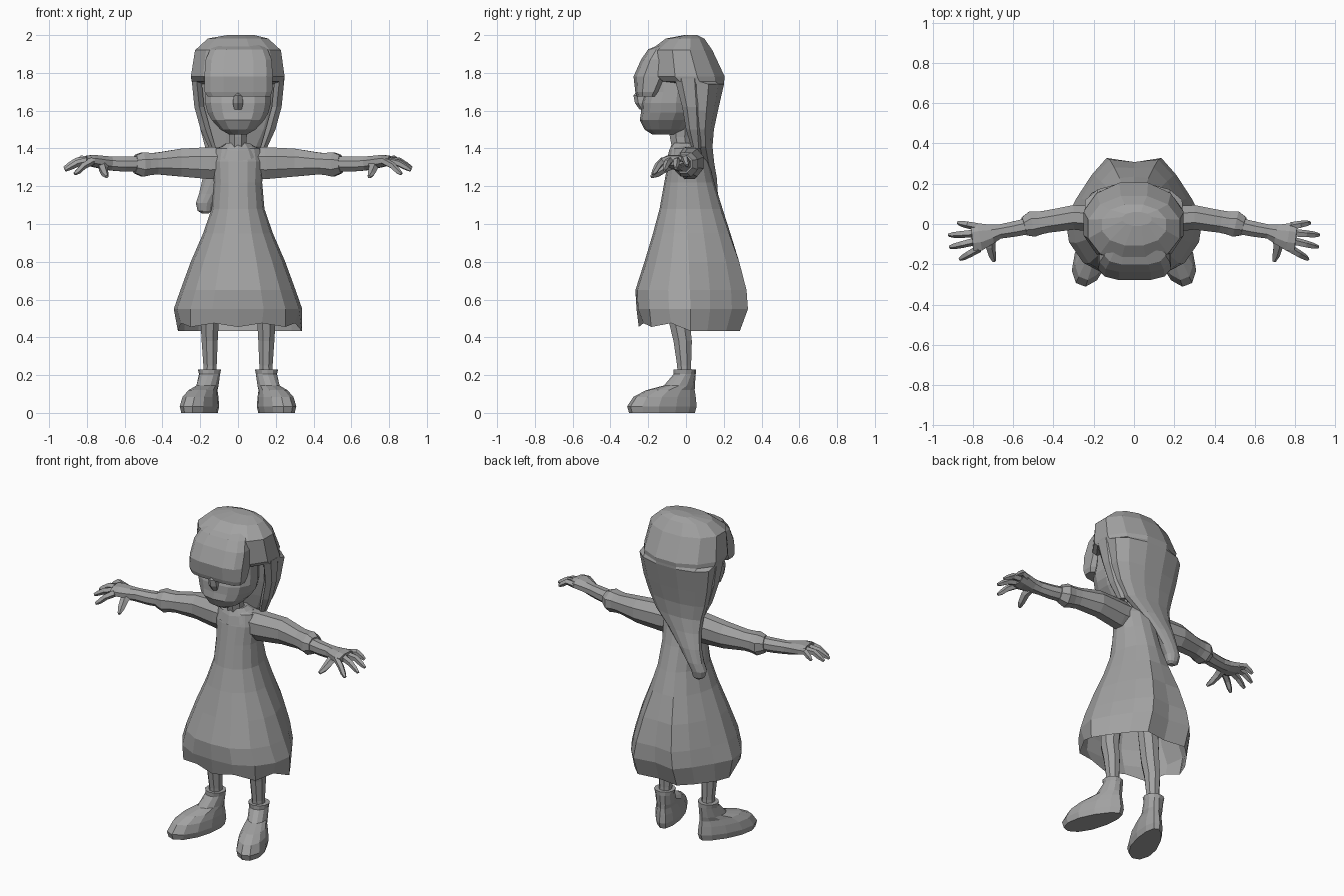
import bpy, bmesh, math
from mathutils import Vector

grey = bpy.data.materials.new("plain grey")
grey.diffuse_color = (0.36, 0.36, 0.36, 1)


def loft(name, rings, cap_start=True, cap_end=True):
    """Skin a list of equally long point rings into a flat-shaded mesh."""
    bm = bmesh.new()
    rows = [[bm.verts.new(p) for p in r] for r in rings]
    n = len(rows[0])
    for a, b in zip(rows, rows[1:]):
        for i in range(n):
            j = (i + 1) % n
            bm.faces.new((a[i], a[j], b[j], b[i]))
    if cap_start:
        bm.faces.new(rows[0][::-1])
    if cap_end:
        bm.faces.new(rows[-1])
    bmesh.ops.recalc_face_normals(bm, faces=bm.faces)
    me = bpy.data.meshes.new(name)
    bm.to_mesh(me)
    bm.free()
    me.materials.append(grey)
    ob = bpy.data.objects.new(name, me)
    bpy.context.collection.objects.link(ob)
    return ob


def flat_ring(z, x0, x1, y0, y1, n=12, p=1.0, turn=0.5):
    """Horizontal oval between the given limits; p below 1 makes it boxier."""
    pts = []
    for i in range(n):
        a = 2 * math.pi * (i + turn) / n
        c, s = math.cos(a), math.sin(a)
        c = math.copysign(abs(c) ** p, c)
        s = math.copysign(abs(s) ** p, s)
        pts.append(Vector(((x0 + x1) / 2 + c * (x1 - x0) / 2,
                           (y0 + y1) / 2 + s * (y1 - y0) / 2, z)))
    return pts


def stack(name, rows, n=12, p=1.0, turn=0.5):
    return loft(name, [flat_ring(*r, n=n, p=p, turn=turn) for r in rows])


def tube(name, path, n=6):
    """Tube along (x, y, z, side radius, height radius) points."""
    pts = [Vector(p[:3]) for p in path]
    rings = []
    for i, p in enumerate(path):
        t = (pts[min(i + 1, len(pts) - 1)] - pts[max(i - 1, 0)]).normalized()
        side = t.cross(Vector((0, 0, 1))).normalized()
        up = side.cross(t)
        rings.append([pts[i] + side * p[3] * math.cos(a) + up * p[4] * math.sin(a)
                      for a in (2 * math.pi * (k + .5) / n for k in range(n))])
    return loft(name, rings)


# skirt plan, right half from +x round to the back and from the front to +x
back = [(1, .0), (.84, .34), (.62, .72), (.40, 1), (0, .93)]
front = [(.95, -.40), (.74, -.76), (.40, -.97), (0, -1)]
plan = (back + [(-x, y) for x, y in back[-2::-1]]
        + [(-x, y) for x, y in front] + [(x, y) for x, y in front[-2::-1]])
N = len(plan)


def dress_ring(z, w, y0, y1, t):
    """Oval at t = 0, angular skirt plan at t = 1."""
    pts = []
    for i, (px, py) in enumerate(plan):
        a = 2 * math.pi * i / N
        x, y = px * t + math.cos(a) * (1 - t), py * t + math.sin(a) * (1 - t)
        mid = .025 * t
        pts.append(Vector((x * w, mid + y * ((y1 - mid) if y > 0 else (mid - y0)), z)))
    return pts


# dress with flared skirt and an uneven pleated hem
dress = [dress_ring(*r) for r in (
    (1.42, .06, -.06, .06, 0), (1.40, .12, -.075, .09, 0),
    (1.33, .135, -.095, .12, 0), (1.22, .128, -.115, .15, 0),
    (1.08, .14, -.14, .195, .1), (.95, .185, -.175, .24, .3),
    (.80, .25, -.22, .29, .6), (.65, .305, -.268, .325, .8),
    (.55, .34, -.262, .328, 1))]
hem = dress_ring(.455, .338, -.25, .285, 1)
for i, v in enumerate(hem):
    if i % 2 and v.y < 0:
        v.x *= .94
        v.y *= .93
        v.z += .02
    if v.y >= 0:
        v.z -= .022
    if i == N // 2:
        v.x += .02
loft("dress", dress + [hem], cap_end=False)

# collar plate around the neckline, dipping at the front
collar = [flat_ring(1.43, -.06, .06, -.072, .05, n=10),
          flat_ring(1.41, -.095, .095, -.09, .08, n=10),
          flat_ring(1.385, -.118, .118, -.102, .092, n=10)]
for k, ring in enumerate(collar):
    for v in ring:
        if v.y < 0:
            v.z += v.y * .25 * k
loft("collar", collar)
stack("neck", [(1.36, -.05, .05, -.07, .04), (1.46, -.05, .05, -.09, .03),
               (1.54, -.06, .06, -.10, .04)], n=8)

# face, rounded toward the chin
stack("face", [(1.475, -.05, .05, -.18, -.04), (1.50, -.095, .095, -.22, 0),
               (1.55, -.142, .142, -.245, .03), (1.59, -.165, .165, -.238, .05),
               (1.64, -.178, .178, -.235, .05), (1.70, -.175, .175, -.215, .05),
               (1.80, -.17, .17, -.21, .05)], n=14, p=.85, turn=0.5)
stack("nose", [(1.605, -.022, .022, -.245, -.20), (1.64, -.032, .032, -.27, -.20),
               (1.68, -.026, .026, -.278, -.20), (1.73, -.015, .015, -.24, -.20)],
      n=6)

# hair cap flowing into the long back hair and the tail that hangs to one side
stack("hair", [(2.0, -.06, .09, -.01, .06), (1.982, -.165, .165, -.11, .10),
               (1.92, -.235, .235, -.195, .145), (1.78, -.258, .255, -.21, .212),
               (1.755, -.253, .25, -.17, .208), (1.74, -.25, .247, -.03, .205),
               (1.60, -.228, .225, -.005, .172), (1.50, -.205, .19, .015, .15),
               (1.41, -.18, .14, .035, .142),
               (1.33, -.175, .05, .06, .15), (1.24, -.19, -.04, .08, .165),
               (1.16, -.208, -.10, .085, .17), (1.11, -.225, -.13, .085, .165),
               (1.07, -.215, -.14, .095, .155), (1.055, -.19, -.155, .11, .14)],
      n=12, p=.95)

# heavy fringe over the eyes
stack("fringe", [(1.675, -.165, .175, -.262, -.15), (1.70, -.18, .185, -.270, -.13),
                 (1.78, -.182, .188, -.280, -.08), (1.87, -.175, .182, -.240, -.06),
                 (1.925, -.15, .16, -.202, -.04), (1.965, -.10, .11, -.10, 0)],
      n=12, p=.62)

for s, tag in ((1, "left"), (-1, "right")):
    def limb(part, path, n=6):
        tube(tag + "_" + part, [(s * p[0],) + p[1:] for p in path], n)

    # strand of hair beside the face
    stack(tag + "_side_hair", [(1.77, s * .22 - .03, s * .22 + .03, -.06, .08),
                               (1.62, s * .205 - .03, s * .205 + .03, -.02, .08),
                               (1.50, s * .172 - .03, s * .172 + .03, .0, .08),
                               (1.40, s * .135 - .02, s * .135 + .02, .03, .08)], n=6)

    # sleeve with flared cuff
    limb("sleeve", [(.04, .015, 1.325, .07, .085), (.14, .02, 1.322, .07, .092),
                    (.30, .033, 1.325, .066, .080), (.43, .012, 1.32, .060, .062),
                    (.47, .005, 1.318, .062, .064), (.505, .0, 1.315, .070, .07),
                    (.545, -.012, 1.318, .050, .052)], 8)
    # forearm and palm
    limb("hand", [(.50, -.005, 1.318, .045, .045), (.60, -.026, 1.317, .041, .043),
                  (.67, -.038, 1.32, .038, .040), (.71, -.050, 1.325, .052, .038),
                  (.77, -.064, 1.335, .075, .034), (.805, -.068, 1.337, .07, .026)], 8)
    # fingers and thumb
    fingers = ((.78, -.012, .875, .006, 1.31), (.79, -.045, .92, -.055, 1.295),
               (.79, -.085, .915, -.115, 1.285), (.77, -.12, .865, -.175, 1.265))
    for k, (x0, y0, x1, y1, z1) in enumerate(fingers):
        limb("finger_%d" % (k + 1),
             [(x0, y0, 1.335, .021, .021),
              ((x0 + x1) / 2, (y0 + y1) / 2, 1.345 - .012 * k, .019, .019),
              (x1 * .8 + x0 * .2, y1 * .8 + y0 * .2, z1 + .015, .016, .016),
              (x1, y1, z1, .009, .009)], 5)
    limb("thumb", [(.71, -.06, 1.32, .028, .026), (.715, -.11, 1.295, .026, .022),
                   (.705, -.155, 1.265, .020, .018), (.695, -.185, 1.25, .010, .009)], 5)

    # leg
    stack(tag + "_leg", [(z, s * cx - r, s * cx + r, y0, y1) for z, cx, r, y0, y1 in (
        (.15, .15, .04, -.045, .035), (.25, .148, .038, -.05, .03),
        (.38, .15, .046, -.07, .035), (.48, .15, .052, -.095, .025),
        (.70, .13, .062, -.10, .03))], n=8)

    # ankle boot, toes turned outward
    along = Vector((s * .36, -.933, 0))
    across = Vector((.933, s * .36, 0))
    rings = []
    for z, u0, u1, w in ((0, -.045, .315, .075), (.035, -.055, .325, .083),
                         (.085, -.05, .29, .076), (.12, -.045, .22, .064),
                         (.145, -.045, .12, .056), (.205, -.05, .065, .056),
                         (.23, -.05, .065, .062)):
        ring = []
        for k in range(12):
            a = 2 * math.pi * (k + .5) / 12
            u = (u0 + u1) / 2 + (u1 - u0) / 2 * math.cos(a) * 1.03
            bulge = 1 + (.2 * math.cos(a) if z < .14 else 0)
            ring.append(Vector((s * .148, 0, z)) + along * u
                        + across * w * bulge * math.sin(a))
        rings.append(ring)
    loft(tag + "_boot", rings)
